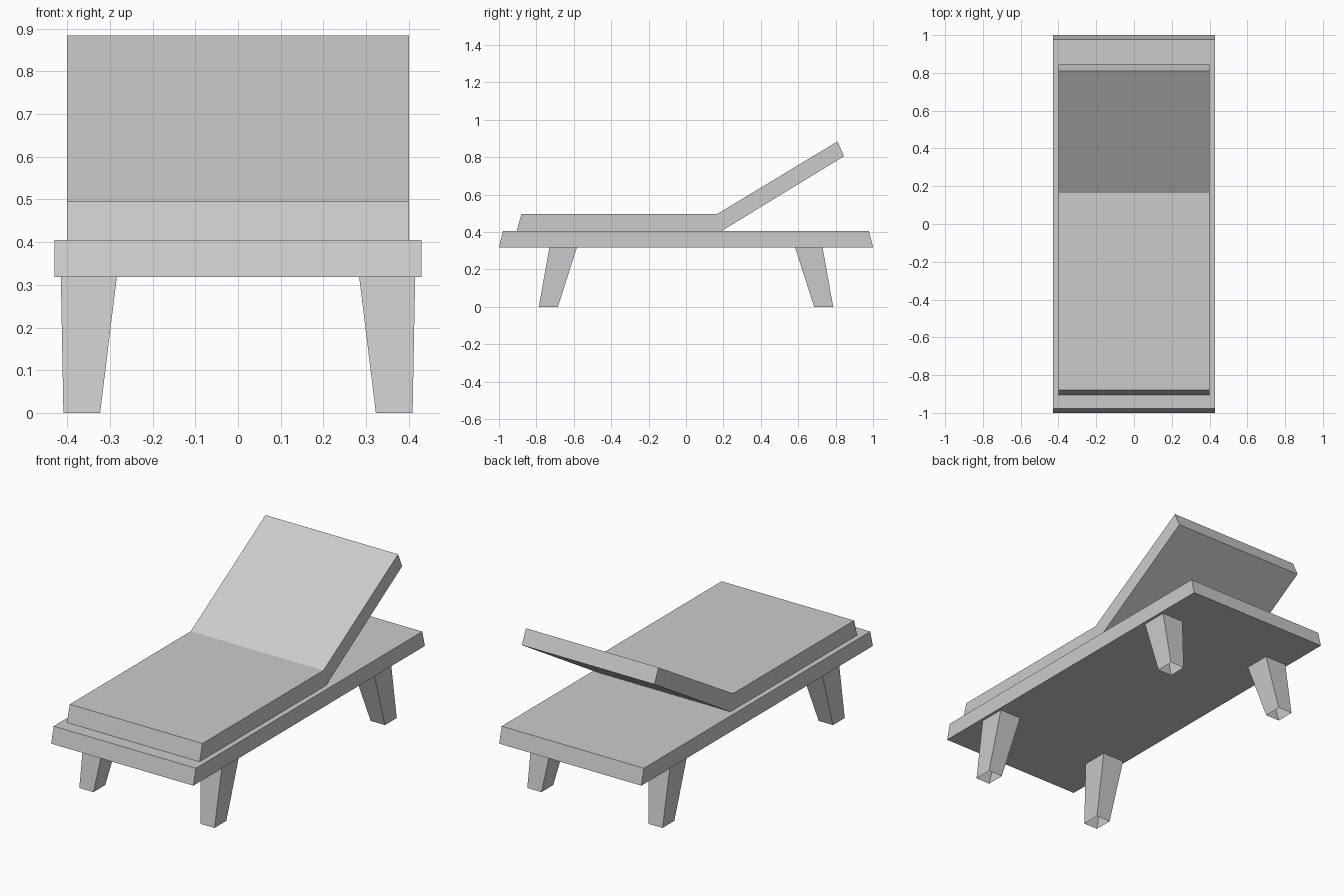
import bpy

cube = bpy.data.objects.get("Cube")
if cube:
    bpy.data.objects.remove(cube, do_unlink=True)

# One plain grey for the whole lounger
GREY = (0.6, 0.6, 0.6, 1.0)
grey = bpy.data.materials.new("light_grey")
grey.use_nodes = True
grey.diffuse_color = GREY
grey.node_tree.nodes["Principled BSDF"].inputs["Base Color"].default_value = GREY


def add_mesh(name, verts, faces):
    mesh = bpy.data.meshes.new(name)
    mesh.from_pydata(verts, [], faces)
    mesh.materials.append(grey)
    obj = bpy.data.objects.new(name, mesh)
    bpy.context.collection.objects.link(obj)
    return obj


def extrude_profile(name, profile, half_width):
    """Extrude a counter-clockwise (y, z) side profile across x."""
    n = len(profile)
    verts = [(x, y, z) for x in (-half_width, half_width) for y, z in profile]
    faces = [tuple(reversed(range(n))), tuple(range(n, 2 * n))]
    faces += [(i, (i + 1) % n, n + (i + 1) % n, n + i) for i in range(n)]
    return add_mesh(name, verts, faces)


def add_leg(name, sx, sy):
    """Tapered four-sided leg, open at the foot."""
    def ring(x0, x1, y0, y1, z):
        return [(sx * x, sy * y, z) for x, y in
                ((x0, y0), (x1, y0), (x1, y1), (x0, y1))]
    verts = ring(0.323, 0.409, 0.685, 0.787, 0) + ring(0.284, 0.415, 0.583, 0.73, 0.318)
    faces = [(i, (i + 1) % 4, 4 + (i + 1) % 4, 4 + i) for i in range(4)]
    if sx * sy < 0:
        faces = [f[::-1] for f in faces]
    return add_mesh(name, verts, faces)


# Base platform with sloped ends
extrude_profile("platform", [(-1, 0.318), (1, 0.318), (0.978, 0.405), (-0.978, 0.405)], 0.43)

# Cushion: flat seat bending up into the raised backrest
extrude_profile("cushion", [(-0.905, 0.405), (0.19, 0.405), (0.845, 0.805),
                            (0.81, 0.884), (0.165, 0.495), (-0.88, 0.495)], 0.401)

# Four splayed legs
for sx, side in ((1, "left"), (-1, "right")):
    for sy, end in ((-1, "front"), (1, "back")):
        add_leg(f"{end}_{side}_leg", sx, sy)
